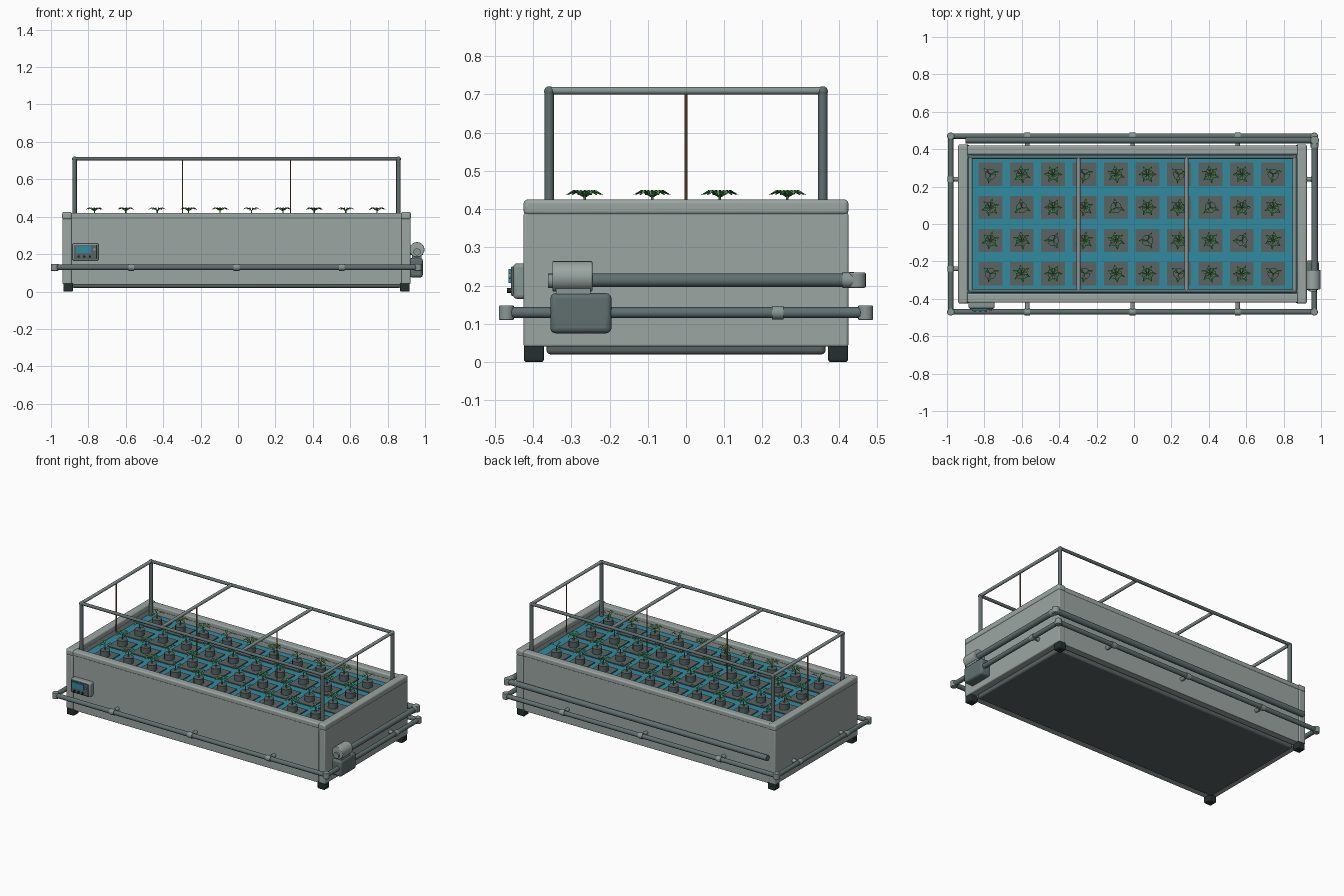
import bpy, bmesh, math
from mathutils import Vector

cube = bpy.data.objects.get("Cube")
if cube:
    bpy.data.objects.remove(cube, do_unlink=True)


def material(name, r, g, b):
    m = bpy.data.materials.new(name)
    m.use_nodes = True
    m.diffuse_color = (r, g, b, 1)
    m.node_tree.nodes["Principled BSDF"].inputs["Base Color"].default_value = (r, g, b, 1)
    return m


GREY = material("tank grey", 0.33, 0.38, 0.36)
PIPE = material("pipe grey", 0.12, 0.16, 0.16)
FITTING = material("fitting grey", 0.25, 0.31, 0.3)
POT = material("pot grey", 0.1, 0.125, 0.125)
BLACK = material("rubber black", 0.018, 0.028, 0.028)
TEAL = material("water teal", 0.03, 0.26, 0.35)
LEAF = material("leaf green", 0.1, 0.36, 0.1)
TWINE = material("twine brown", 0.27, 0.14, 0.04)

X0 = -0.008           # tank centre in x
HX, HY = 0.93, 0.425  # tank half length and half width


def finish(bm, name, mat, bevel=0, smooth=False):
    me = bpy.data.meshes.new(name)
    bm.to_mesh(me)
    bm.free()
    me.materials.append(mat)
    ob = bpy.data.objects.new(name, me)
    bpy.context.collection.objects.link(ob)
    if bevel:
        mod = ob.modifiers.new("bevel", 'BEVEL')
        mod.width, mod.segments = bevel, 3
        smooth = True
    if smooth:
        bpy.ops.object.select_all(action='DESELECT')
        ob.select_set(True)
        bpy.context.view_layer.objects.active = ob
        bpy.ops.object.shade_smooth_by_angle(angle=math.radians(40))
    return ob


def box(name, lo, hi, mat, bevel=0):
    lo, hi = Vector(lo), Vector(hi)
    bm = bmesh.new()
    bmesh.ops.create_cube(bm, size=1)
    bmesh.ops.scale(bm, vec=hi - lo, verts=bm.verts)
    bmesh.ops.translate(bm, vec=(lo + hi) / 2, verts=bm.verts)
    return finish(bm, name, mat, bevel)


def rod(name, a, b, r, mat, sides=16, bevel=0):
    a, b = Vector(a), Vector(b)
    bm = bmesh.new()
    bmesh.ops.create_cone(bm, cap_ends=True, segments=sides, radius1=r, radius2=r, depth=(b - a).length)
    bmesh.ops.rotate(bm, matrix=(b - a).to_track_quat('Z', 'Y').to_matrix(), verts=bm.verts)
    bmesh.ops.translate(bm, vec=(a + b) / 2, verts=bm.verts)
    return finish(bm, name, mat, bevel, smooth=True)


def ball(name, c, r, mat):
    bm = bmesh.new()
    bmesh.ops.create_uvsphere(bm, u_segments=16, v_segments=8, radius=r)
    bmesh.ops.translate(bm, vec=c, verts=bm.verts)
    return finish(bm, name, mat, smooth=True)


# Tank walls with rounded rims
for s, side in ((-1, "right"), (1, "left")):
    xs = sorted((X0 + s * HX, X0 + s * (HX - 0.048)))
    box(side + "_end_wall", (xs[0], -HY, 0.04), (xs[1], HY, 0.39), GREY, 0.006)
    box(side + "_end_rim", (xs[0] - 0.002, -HY, 0.385), (xs[1] + 0.002, HY, 0.425), GREY, 0.01)
for s, side in ((-1, "front"), (1, "back")):
    ys = sorted((s * 0.418, s * 0.375))
    box(side + "_wall", (X0 - 0.89, ys[0], 0.035), (X0 + 0.89, ys[1], 0.4), GREY, 0.003)
    box(side + "_rim", (X0 - 0.89, ys[0] - 0.003, 0.388), (X0 + 0.89, ys[1] + 0.003, 0.42), GREY, 0.008)

# Base and feet
box("base_plate", (X0 - 0.88, -0.365, 0.02), (X0 + 0.88, 0.365, 0.06), POT, 0.01)
for sx in (-1, 1):
    for sy in (-1, 1):
        x, y = X0 + sx * 0.9, sy * 0.398
        box("foot", (x - 0.026, y - 0.026, 0), (x + 0.026, y + 0.026, 0.045), BLACK, 0.006)

# Water surface
WATER = 0.36
box("water", (X0 - 0.885, -0.378, 0.06), (X0 + 0.885, 0.378, WATER), TEAL)


# Seedlings: star of creased leaves on a thin stem
def seedling_mesh(leaves):
    bm = bmesh.new()
    for k in range(leaves):
        turn = 2 * math.pi * k / leaves + 0.3

        def pt(r, w, z):
            c, s = math.cos(turn), math.sin(turn)
            return bm.verts.new((r * c - w * s, r * s + w * c, z))
        root, tip = pt(0.002, 0, 0.43), pt(0.05, 0, 0.437)
        mid = pt(0.027, 0, 0.445)
        left, right = pt(0.028, 0.01, 0.45), pt(0.028, -0.01, 0.45)
        for f in ((root, mid, left), (mid, tip, left), (root, right, mid), (right, tip, mid)):
            bm.faces.new(f)
    stem = bmesh.ops.create_cone(bm, cap_ends=True, segments=6, radius1=0.004, radius2=0.003, depth=0.04)
    bmesh.ops.translate(bm, vec=(0, 0, 0.415), verts=stem["verts"])
    ob = finish(bm, "seedling", LEAF)
    me = ob.data
    bpy.data.objects.remove(ob)
    return me


full, young = seedling_mesh(6), seedling_mesh(3)
for i in range(10):
    for j in range(4):
        x, y = -0.012 + (i - 4.5) * 0.168, (1.5 - j) * 0.177
        box("pot_pad", (x - 0.064, y - 0.062, WATER - 0.01), (x + 0.064, y + 0.062, WATER + 0.006), POT)
        rod("pot", (x, y, WATER), (x, y, 0.402), 0.03, POT, 12)
        plant = bpy.data.objects.new("seedling", young if (i - j) % 3 == 0 else full)
        plant.location = (x, y, 0)
        plant.rotation_euler.z = (i * 5 + j * 3) * 0.7
        bpy.context.collection.objects.link(plant)

# Trellis frame with cross bars and twine
FX, FY, FZ, FR = 0.866, 0.358, 0.71, 0.012
for s in (-1, 1):
    rod("trellis_long_rail", (X0 - FX, s * FY, FZ), (X0 + FX, s * FY, FZ), 0.01, PIPE)
    for sx in (-1, 1):
        x = X0 + sx * FX
        rod("trellis_post", (x, s * FY, WATER), (x, s * FY, FZ), FR, PIPE)
        ball("trellis_corner", (x, s * FY, FZ - 0.002), 0.0135, PIPE)
for k in (-3, -1, 1, 3):
    x = X0 + k * FX / 3
    rod("trellis_cross_bar", (x, -FY, FZ), (x, FY, FZ), 0.01, FITTING)
    rod("twine", (x, 0, 0.39), (x, 0, 0.7), 0.0035, TWINE, 8)

# Lower pipe loop with corner fittings and wall clamps
LX, LY, LZ, LR = 0.972, 0.47, 0.129, 0.0145
for s in (-1, 1):
    rod("loop_long_pipe", (X0 - LX, s * LY, LZ), (X0 + LX, s * LY, LZ), LR, PIPE)
    rod("loop_end_pipe", (X0 + s * LX, -LY, LZ), (X0 + s * LX, LY, LZ), LR, PIPE)
    for sx in (-1, 1):
        x = X0 + sx * LX
        rod("loop_corner", (x, s * LY, LZ - 0.019), (x, s * LY, LZ + 0.019), 0.0195, FITTING, 16, 0.003)
    for k in (-0.562, 0, 0.562):
        x = X0 + k
        rod("loop_clamp", (x - 0.015, s * LY, LZ), (x + 0.015, s * LY, LZ), 0.018, FITTING)
        rod("clamp_arm", (x, s * 0.41, LZ), (x, s * LY, LZ), 0.012, FITTING)
    for y in (-0.24, 0.24):
        x = X0 + s * LX
        rod("loop_clamp", (x, y - 0.015, LZ), (x, y + 0.015, LZ), 0.018, FITTING)
        rod("clamp_arm", (X0 + s * 0.92, y, LZ), (x, y, LZ), 0.012, FITTING)

# Upper feed pipe from the pump round to the back
UX, UY, UZ = 0.966, 0.448, 0.214
rod("feed_end_pipe", (UX, -0.25, UZ), (UX, UY, UZ), 0.018, PIPE)
rod("feed_back_pipe", (UX, UY, UZ), (-0.9, UY, UZ), 0.018, PIPE)
rod("feed_elbow", (UX, UY, UZ - 0.02), (UX, UY, UZ + 0.02), 0.023, FITTING, 16, 0.004)
rod("feed_elbow_collar", (UX, 0.41, UZ), (UX, 0.44, UZ), 0.021, FITTING)

# Pump
box("pump_body", (0.918, -0.355, 0.075), (0.988, -0.195, 0.18), PIPE, 0.014)
rod("pump_motor", (0.957, -0.35, 0.224), (0.957, -0.245, 0.224), 0.04, GREY, 24, 0.004)
rod("pump_inlet", (0.957, -0.361, 0.212), (0.957, -0.345, 0.212), 0.019, FITTING)
box("pump_neck", (0.93, -0.34, 0.17), (0.98, -0.25, 0.2), FITTING)

# Control panel
box("control_box", (-0.885, -0.452, 0.165), (-0.745, -0.41, 0.258), FITTING, 0.01)
box("control_bezel", (-0.878, -0.458, 0.173), (-0.755, -0.45, 0.25), POT, 0.003)
box("control_screen", (-0.867, -0.464, 0.206), (-0.785, -0.456, 0.243), TEAL)
for k in range(3):
    x = -0.852 + k * 0.03
    rod("control_button", (x, -0.456, 0.187), (x, -0.468, 0.187), 0.006, BLACK, 12)
rod("control_knob", (-0.768, -0.456, 0.225), (-0.768, -0.465, 0.225), 0.007, FITTING, 12)
